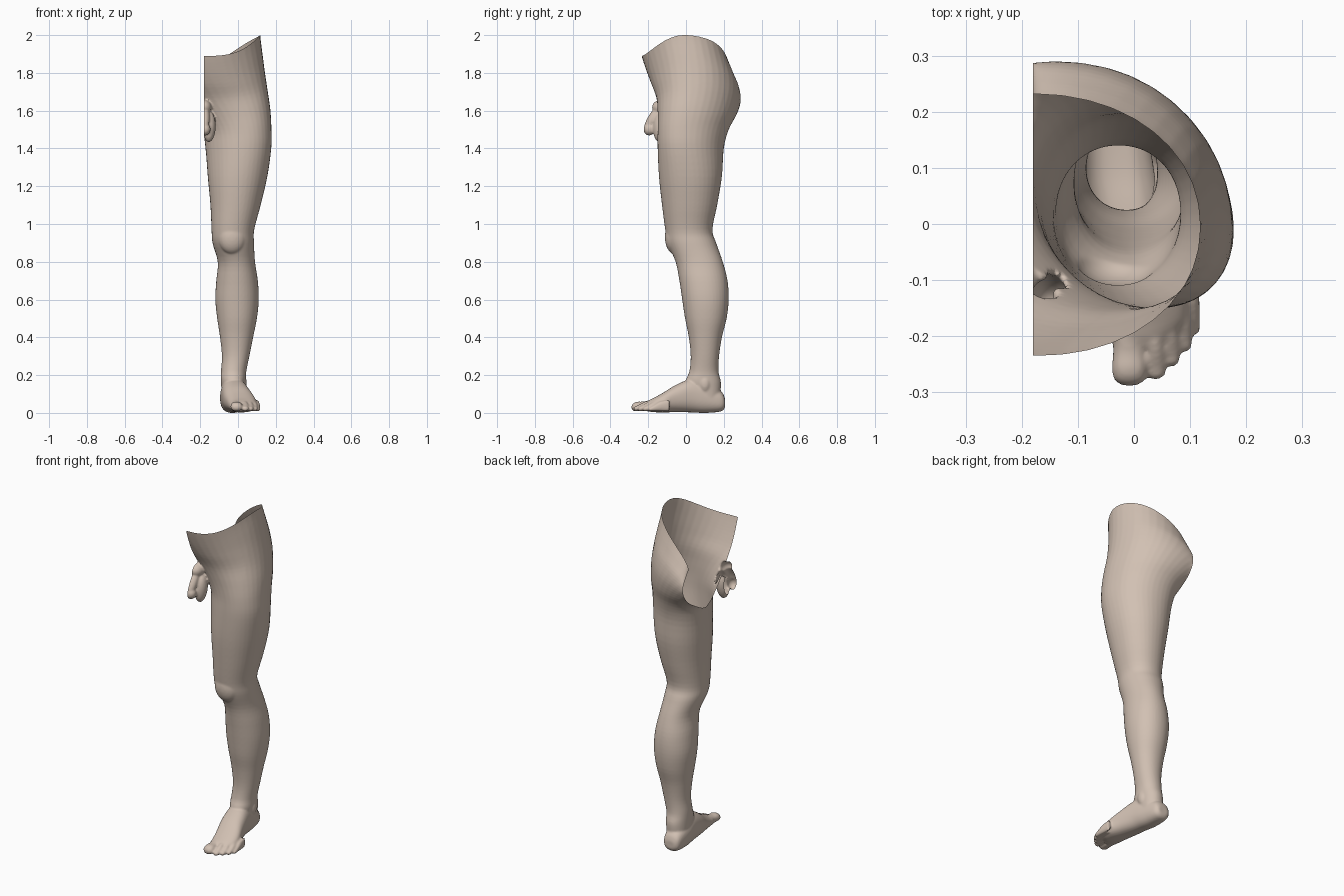
import bpy, bmesh, math
from mathutils import Matrix, Vector

cube = bpy.data.objects.get("Cube")
if cube:
    bpy.data.objects.remove(cube)

CUT_X = -0.18
SIDES = 40
bm = bmesh.new()


def catmull(a, b, c, d, t):
    return 0.5 * (2 * b + (c - a) * t + (2 * a - 5 * b + 4 * c - d) * t * t
                  + (3 * b - a - 3 * c + d) * t ** 3)


def loft(sections, place, power=2.0, skew=lambda w: 0.0, steps=4):
    """Closed solid through (station, u_min, u_max, v_min, v_max) outlines."""
    rows = [Vector(s) for s in sections]
    rows = [rows[0]] + rows + [rows[-1]]
    dense = [catmull(*rows[i:i + 4], k / steps)
             for i in range(len(rows) - 3) for k in range(steps)] + [rows[-1]]
    rings = []
    for w, u0, u1, v0, v1 in dense:
        ring = []
        for k in range(SIDES):
            a = math.tau * k / SIDES
            c, s = math.cos(a), math.sin(a - skew(w))
            cu = math.copysign(abs(c) ** (2 / power), c)
            sv = math.copysign(abs(s) ** (2 / power), s)
            ring.append(bm.verts.new(place((u0 + u1) / 2 + cu * (u1 - u0) / 2,
                                           (v0 + v1) / 2 + sv * (v1 - v0) / 2, w)))
        rings.append(ring)
    faces = [bm.faces.new(rings[0]), bm.faces.new(rings[-1])]
    for lo, hi in zip(rings, rings[1:]):
        for k in range(SIDES):
            n = (k + 1) % SIDES
            faces.append(bm.faces.new((lo[k], lo[n], hi[n], hi[k])))
    bmesh.ops.recalc_face_normals(bm, faces=faces)


def blob(center, radii, tilt=0.0):
    m = (Matrix.Translation(center) @ Matrix.Rotation(tilt, 4, 'X')
         @ Matrix.Diagonal((*radii, 1)))
    bmesh.ops.create_uvsphere(bm, u_segments=24, v_segments=16, radius=1, matrix=m)


# Leg and hip, bottom to top, skewed outward around the hip
loft([(0.08, -.085, .03, .05, .18),
      (0.16, -.09, .04, .0, .185),
      (0.22, -.09, .044, .018, .172),
      (0.30, -.085, .06, .025, .175),
      (0.40, -.095, .08, .015, .19),
      (0.50, -.11, .1, -.005, .215),
      (0.60, -.12, .11, -.02, .226),
      (0.70, -.115, .105, -.035, .22),
      (0.80, -.107, .09, -.055, .195),
      (0.90, -.135, .085, -.098, .16),
      (0.97, -.14, .086, -.11, .14),
      (1.10, -.146, .12, -.127, .165),
      (1.25, -.16, .155, -.143, .19),
      (1.40, -.172, .176, -.15, .2),
      (1.50, -.19, .177, -.15, .225),
      (1.60, -.255, .172, -.15, .268),
      (1.70, -.33, .158, -.157, .289),
      (1.80, -.4, .143, -.185, .284),
      (1.90, -.45, .13, -.212, .258),
      (2.00, -.475, .118, -.235, .232),
      (2.10, -.475, .115, -.25, .21)],
     lambda u, v, w: (u, v, w), 2.1,
     lambda z: .24 * math.exp(-((z - 1.55) / .26) ** 2))

# Foot, heel to ball
along_y = lambda u, v, w: (u, w, v)
loft([(.207, -.065, -.005, .03, .075),
      (.185, -.088, .015, .008, .115),
      (.10, -.095, .035, .0, .16),
      (.03, -.09, .05, .003, .18),
      (-.05, -.08, .072, .004, .15),
      (-.12, -.062, .095, .003, .108),
      (-.17, -.05, .095, .004, .08),
      (-.20, -.044, .07, .008, .066),
      (-.22, -.035, .045, .012, .055)], along_y, 2.4)

# Toes: tip position, half width
for x, y, r in [(-.008, -.288, .031), (.038, -.277, .018), (.065, -.254, .017),
                (.088, -.228, .016), (.104, -.198, .014)]:
    base = .01
    loft([(y, x - r * .4, x + r * .4, base + r * .4, base + r * .9),
          (y + r * .35, x - r * .9, x + r * .9, base, base + r * 1.35),
          (y + r, x - r, x + r, base, base + r * 1.6),
          (y + .06, x - r * .95, x + r * .9, base, .06),
          (y + .11, x - r * .9, x + r * .5, base, .07)], along_y, 2.2)

# Ankle bones and kneecap
blob((.025, .1, .155), (.022, .03, .045))
blob((-.07, .07, .19), (.02, .03, .04))
blob((-.03, -.058, .93), (.075, .054, .09))

# Front anatomy at the midline
blob((CUT_X, -.13, 1.64), (.04, .05, .05))
blob((CUT_X, -.172, 1.575), (.03, .028, .1), tilt=-.48)
blob((CUT_X + .005, -.195, 1.505), (.03, .03, .036))
blob((-.154, -.132, 1.525), (.036, .042, .092), tilt=-.1)

mesh = bpy.data.meshes.new("leg_parts")
bm.to_mesh(mesh)
bm.free()
leg = bpy.data.objects.new("left_leg", mesh)
bpy.context.collection.objects.link(leg)

# Fuse the parts into one smooth skin
fuse = leg.modifiers.new("fuse", 'REMESH')
fuse.mode = 'VOXEL'
fuse.voxel_size = 0.0055
relax = leg.modifiers.new("relax", 'SMOOTH')
relax.factor = 0.5
relax.iterations = 6
bpy.context.view_layer.update()
graph = bpy.context.evaluated_depsgraph_get()
skin = bpy.data.meshes.new_from_object(leg.evaluated_get(graph))
leg.modifiers.clear()
leg.data = skin

# Open the skin at the midline and the waist
bm = bmesh.new()
bm.from_mesh(skin)
for point, normal in (((CUT_X, 0, 0), (-1, 0, 0)), ((0, 0, 2), (0, 0, 1))):
    bmesh.ops.bisect_plane(bm, geom=bm.verts[:] + bm.edges[:] + bm.faces[:],
                           plane_co=point, plane_no=normal, clear_outer=True)


def waist_drop(x, y):
    """How far the curved waist rim lies below its highest point."""
    t = min(max((x - CUT_X) / .297, 0), 1)
    s = min(max((y + .1) / .25, 0), 1)
    s = s * s * (3 - 2 * s)
    return (1 - s) * .11 * (1 - t ** 3) + s * .25 * (1 - t ** .65)


# Ease the hip down to the curved rim
for v in bm.verts:
    if v.co.z > 1.45:
        v.co.z -= waist_drop(v.co.x, v.co.y) * ((v.co.z - 1.45) / .55) ** 1.5

# Stand on the ground
low = min(v.co.z for v in bm.verts)
bmesh.ops.translate(bm, verts=bm.verts, vec=(0, 0, -low))
bm.to_mesh(skin)
bm.free()
skin.shade_smooth()

# Skin colour
mat = bpy.data.materials.new("skin")
mat.use_nodes = True
colour = (.64, .53, .45, 1)
mat.diffuse_color = colour
mat.node_tree.nodes["Principled BSDF"].inputs["Base Color"].default_value = colour
skin.materials.clear()
skin.materials.append(mat)
